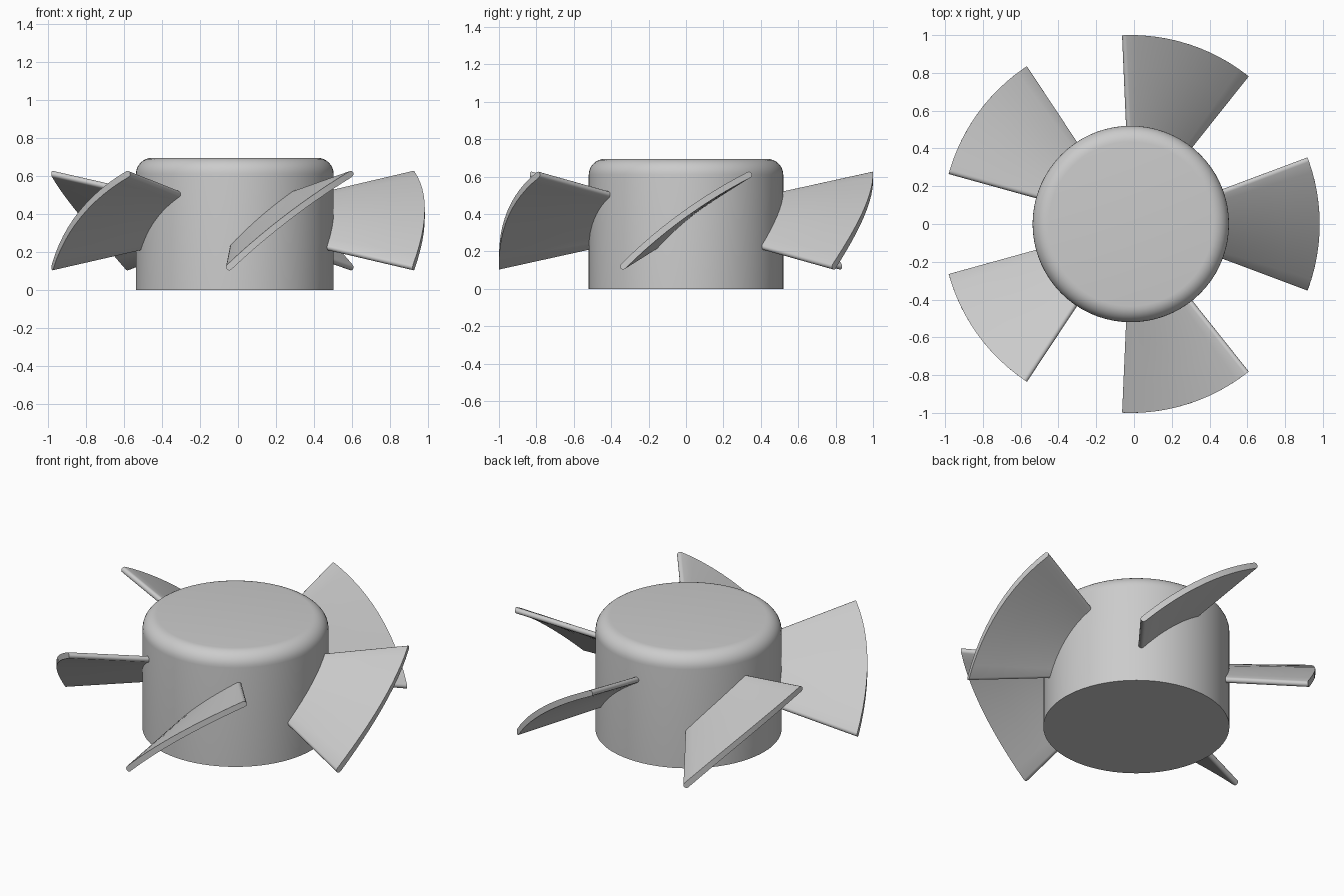
import bpy, bmesh
from math import sin, cos, pi, radians, hypot

cube = bpy.data.objects.get("Cube")
if cube:
    bpy.data.objects.remove(cube, do_unlink=True)

CENTRE_X = -0.017
HUB_R, HUB_H, ROUND = 0.52, 0.695, 0.085
BLADES, HALF_T = 5, 0.017

grey = bpy.data.materials.new("light grey")
grey.use_nodes = True
colour = (0.6, 0.6, 0.6, 1)
grey.diffuse_color = colour
grey.node_tree.nodes["Principled BSDF"].inputs["Base Color"].default_value = colour


def finish(bm, name, angle):
    """Turn a bmesh into a smooth-shaded object with sharp edges kept."""
    bmesh.ops.recalc_face_normals(bm, faces=bm.faces[:])
    mesh = bpy.data.meshes.new(name)
    bm.to_mesh(mesh)
    bm.free()
    mesh.materials.append(grey)
    obj = bpy.data.objects.new(name, mesh)
    bpy.context.collection.objects.link(obj)
    bpy.ops.object.select_all(action='DESELECT')
    obj.select_set(True)
    bpy.context.view_layer.objects.active = obj
    bpy.ops.object.shade_smooth_by_angle(angle=radians(angle))
    obj.location.x = CENTRE_X
    return obj


# Hub: cylinder with a rounded top rim
bm = bmesh.new()
bmesh.ops.create_cone(bm, cap_ends=True, segments=72, radius1=HUB_R,
                      radius2=HUB_R, depth=HUB_H)
bmesh.ops.translate(bm, verts=bm.verts[:], vec=(0, 0, HUB_H / 2))
rim = [e for e in bm.edges if all(v.co.z > HUB_H - 0.01 for v in e.verts)]
bmesh.ops.bevel(bm, geom=rim, offset=ROUND, segments=8, profile=0.5,
                affect='EDGES')
finish(bm, "hub", 35)

# Blade section stations: position along chord, end-cap shift, thickness factor
caps = [radians(a) for a in (0, 30, 60)]
stations = [(-1, -cos(a), sin(a)) for a in caps]
stations += [(i / 6, 0, 1) for i in range(-6, 7)]
stations += [(1, cos(a), sin(a)) for a in reversed(caps)]


def section(r):
    """Upper and lower points of the cambered blade section at radius r."""
    half_angle = 0.358 - HALF_T * 0.85 / r
    rise = 0.025 + 0.22 * r
    camber = 0.04 * r
    pairs = []
    for s, shift, thick in stations:
        du, dz = half_angle * r, rise - 2 * camber * s
        length = hypot(du, dz)
        du, dz = du / length, dz / length
        pair = []
        for side in (1, -1):
            off = side * thick * HALF_T
            u = s * half_angle * r + shift * HALF_T * du - off * dz
            z = 0.365 + rise * s + camber * (1 - s * s) + shift * HALF_T * dz + off * du
            pair.append((r * cos(u / r), r * sin(u / r), z))
        pairs.append(pair)
    return pairs


# Blade: sections lofted from inside the hub to the tip
bm = bmesh.new()
radii = [0.48, 0.65, 0.83, 1.0]
rings = [[[bm.verts.new(p) for p in pair] for pair in section(r)] for r in radii]
for a, b in zip(rings, rings[1:]):
    for i in range(len(stations) - 1):
        for side in (0, 1):
            bm.faces.new((a[i][side], a[i + 1][side], b[i + 1][side], b[i][side]))
for ring in (rings[0], rings[-1]):
    for p, q in zip(ring, ring[1:]):
        bm.faces.new((p[0], q[0], q[1], p[1]))
bmesh.ops.remove_doubles(bm, verts=bm.verts[:], dist=0.0005)
blade = finish(bm, "blade_1", 40)

# Remaining blades share the mesh, spaced evenly round the hub
for n in range(1, BLADES):
    copy = blade.copy()
    copy.name = f"blade_{n + 1}"
    copy.rotation_euler.z = 2 * pi * n / BLADES
    bpy.context.collection.objects.link(copy)
